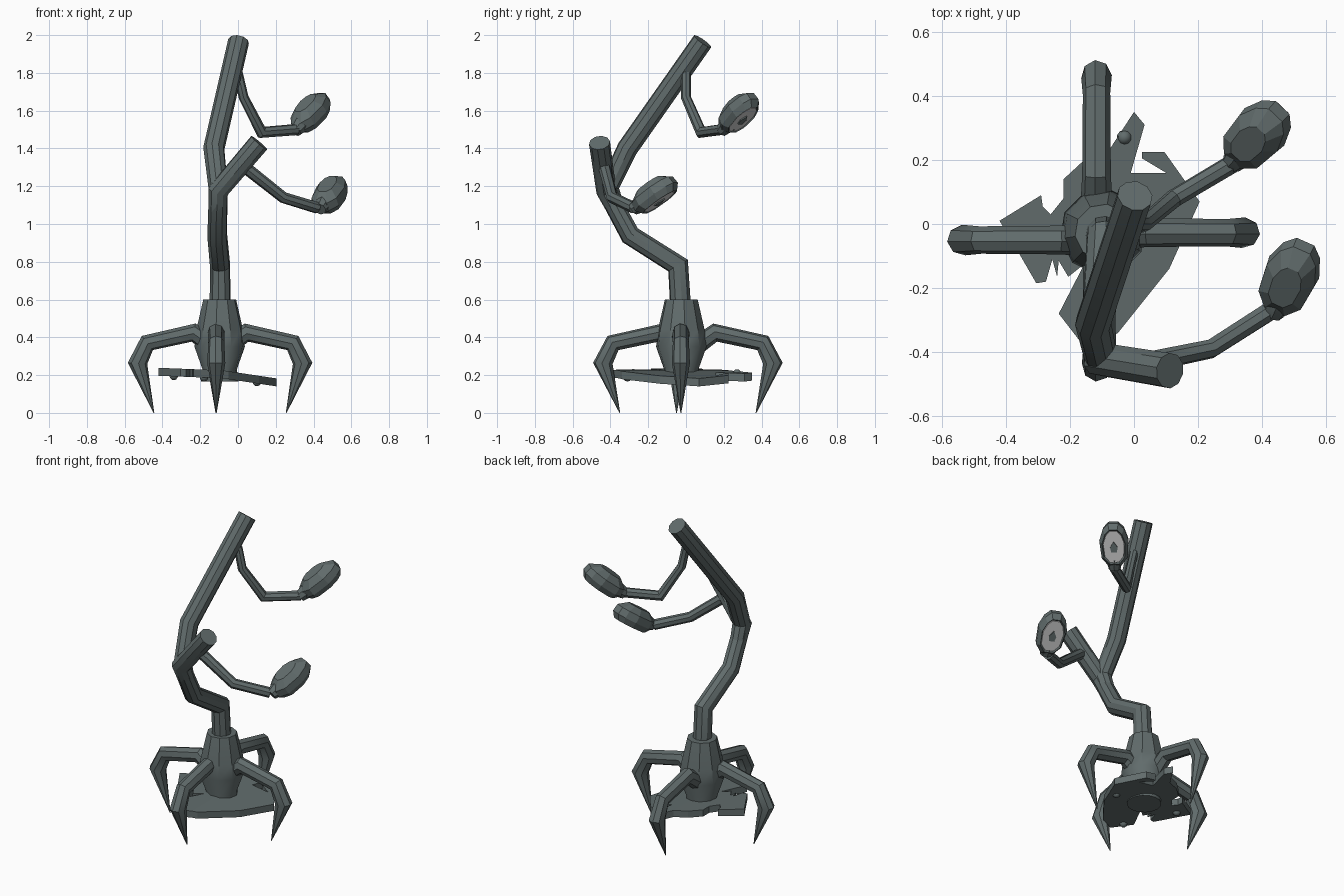
import bpy, bmesh, math
from mathutils import Vector as V

if "Cube" in bpy.data.objects:
    bpy.data.objects.remove(bpy.data.objects["Cube"])


def material(name, rgb):
    m = bpy.data.materials.new(name)
    m.diffuse_color = (*rgb, 1)
    m.use_nodes = True
    m.node_tree.nodes["Principled BSDF"].inputs["Base Color"].default_value = m.diffuse_color
    return m


DARK = material("dark_bark", (0.12, 0.15, 0.15))
PALE = material("pale_lens", (0.8, 0.8, 0.8))


def finish(bm, name, mat=DARK, smooth=True):
    bmesh.ops.recalc_face_normals(bm, faces=bm.faces)
    me = bpy.data.meshes.new(name)
    bm.to_mesh(me)
    bm.free()
    ob = bpy.data.objects.new(name, me)
    bpy.context.collection.objects.link(ob)
    me.materials.append(mat)
    if smooth:
        bpy.ops.object.select_all(action='DESELECT')
        ob.select_set(True)
        bpy.context.view_layer.objects.active = ob
        bpy.ops.object.shade_smooth_by_angle(angle=math.radians(35))
    return ob


def loft(bm, rings):
    vs = [[bm.verts.new(p) for p in r] for r in rings]
    n = len(vs[0])
    for a, b in zip(vs, vs[1:]):
        for i in range(n):
            bm.faces.new((a[i], a[(i + 1) % n], b[(i + 1) % n], b[i]))
    bm.faces.new(vs[0][::-1])
    bm.faces.new(vs[-1])


def tube(name, pts, radii, sides=10):
    # mitred sweep along a bent path
    pts = [V(p) for p in pts]
    dirs = [(b - a).normalized() for a, b in zip(pts, pts[1:])]
    dirs.append(dirs[-1])
    side = dirs[0].orthogonal().normalized()
    up = dirs[0].cross(side)
    rings, prev = [], dirs[0]
    for p, d, r in zip(pts, dirs, radii):
        t = (prev + d).normalized()
        ring = []
        for i in range(sides):
            k = 2 * math.pi * i / sides
            v = (side * math.cos(k) + up * math.sin(k)) * r
            ring.append(p + v - prev * (v.dot(t) / prev.dot(t)))
        rings.append(ring)
        q = prev.rotation_difference(d)
        side, up, prev = q @ side, q @ up, d
    bm = bmesh.new()
    loft(bm, rings)
    return finish(bm, name)


# base body: stout tapered bulb
zs = [(0.18, .10), (0.23, .092), (0.35, .135), (0.44, .125), (0.60, .088)]
tube("base_body", [(-.097, -.025, z) for z, r in zs], [r for z, r in zs])
tube("base_disc", [(-.097, -.025, .165), (-.097, -.025, .2)], [.1, .1], 16)

# four claw legs
leg = [(.05, .36, .05), (.14, .425, .045), (.385, .37, .043), (.437, .262, .048), (.35, 0, .002)]
for name, ox, oy, dx, dy in (("right_leg", -.095, -.027, 1, 0), ("left_leg", -.095, -.05, -1, 0),
                             ("front_leg", -.115, .01, 0, -1.03), ("back_leg", -.117, .01, 0, 1.03)):
    tube(name, [(ox + dx * r, oy + dy * r, z) for r, z, _ in leg], [k for *_, k in leg], 8)

# trunk, two main branches, two twigs
tube("trunk", [(-.095, -.028, .55), (-.095, -.042, .78), (-.11, -.295, .94),
               (-.105, -.425, 1.18)], [.056, .054, .053, .05])
tube("short_branch", [(-.108, -.36, 1.06), (-.105, -.422, 1.175), (.112, -.458, 1.43)],
     [.05, .053, .056])
tube("tall_branch", [(-.108, -.37, 1.08), (-.105, -.41, 1.19), (-.128, -.31, 1.40),
                     (.003, .088, 1.967)], [.048, .052, .056, .056])
tube("upper_twig", [(0, 0, 1.80), (.03, 0, 1.67), (.125, .08, 1.485), (.31, .19, 1.5)],
     [.025, .026, .029, .03], 8)
tube("lower_twig", [(.0, -.44, 1.33), (.24, -.39, 1.14), (.42, -.275, 1.085)],
     [.033, .03, .031], 8)


def lamp(name, centre, axis, collar):
    # faceted pod with a pale inset lens on its underside
    c, a = V(centre), V(axis).normalized()
    w = a.cross(V((0, 0, 1))).normalized()
    n = w.cross(a) * -1
    half = [(-.13, .035), (-.08, .075), (.03, .085), (.10, .062), (.135, .03)]
    outline = half + [(x, -y) for x, y in reversed(half)]

    def ring(h, s):
        return [c + a * (x * s) + w * (y * s) + n * h for x, y in outline]
    bm = bmesh.new()
    loft(bm, [ring(.038, .72), ring(.05, .80), ring(.015, 1), ring(-.03, .96), ring(-.068, .55)])
    finish(bm, name + "_pod", smooth=False)
    bm = bmesh.new()
    loft(bm, [ring(.035, .72), ring(.047, .72)])
    finish(bm, name + "_lens", PALE, False)
    bm = bmesh.new()
    spot = [(-.03, .016), (.0, .022), (.035, 0), (.0, -.022), (-.03, -.016)]
    loft(bm, [[c + a * x + w * y + n * h for x, y in spot] for h in (.044, .053)])
    finish(bm, name + "_spot", DARK, False)
    tube(name + "_collar", [V(collar) - a * .02, V(collar) + a * .02, c - a * .08],
         [.034, .044, .05], 8)


lamp("upper_lamp", (.385, .28, 1.588), (.54, .57, .63), (.315, .2, 1.505))
lamp("lower_lamp", (.487, -.165, 1.155), (.33, .74, .55), (.44, -.265, 1.09))

# broken, slightly folded base slab
edge = [(0, .35), (.033, .31), (-.01, .16), (.10, .16), (.025, .205), (.025, .225), (.095, .225),
        (.205, .07), (.11, -.14), (-.05, -.34), (-.15, -.39), (-.235, -.28), (-.155, -.125),
        (-.205, -.165), (-.235, -.115), (-.24, -.165), (-.255, -.11), (-.275, -.18),
        (-.305, -.185), (-.36, -.09), (-.42, .01), (-.29, .09), (-.285, .055), (-.26, .03),
        (-.22, .08), (-.22, .14), (-.155, .2), (-.075, .235)]
bm = bmesh.new()
bm.faces.new([bm.verts.new((x, y, 0)) for x, y in edge])
bmesh.ops.triangulate(bm, faces=bm.faces)
bmesh.ops.bisect_plane(bm, geom=bm.verts[:] + bm.edges[:] + bm.faces[:],
                       plane_co=(-.08, 0, 0), plane_no=(1, 0, 0))
ext = bmesh.ops.extrude_face_region(bm, geom=bm.faces[:])
for v in ext["geom"]:
    if isinstance(v, bmesh.types.BMVert):
        v.co.z = .042
for v in bm.verts:
    d = v.co.x + .08
    v.co.z += .183 - d * (.15 if d > 0 else .04)
finish(bm, "broken_slab", smooth=False)

# rivets through the slab
for i, p in enumerate([(-.03, .27, .207), (-.34, -.02, .197), (-.18, -.31, .19), (.1, -.04, .165)]):
    bm = bmesh.new()
    bmesh.ops.create_uvsphere(bm, u_segments=10, v_segments=6, radius=.024)
    bmesh.ops.translate(bm, verts=bm.verts, vec=p)
    finish(bm, f"rivet_{i + 1}")
